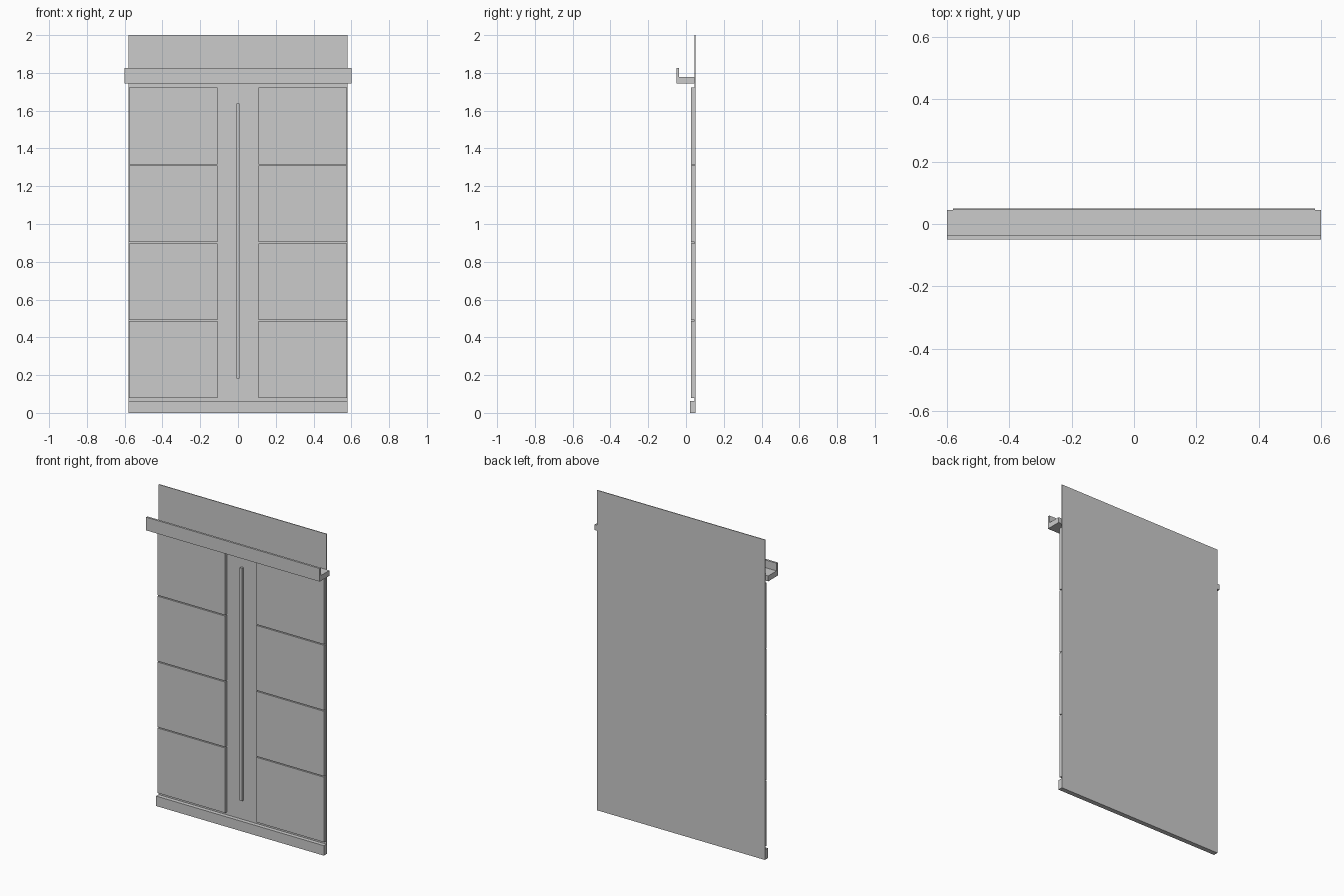
import bpy

cube = bpy.data.objects.get("Cube")
if cube:
    bpy.data.objects.remove(cube, do_unlink=True)

# Single flat light grey
grey = bpy.data.materials.new("light_grey")
grey.use_nodes = True
colour = (0.6, 0.6, 0.6, 1)
grey.diffuse_color = colour
grey.node_tree.nodes["Principled BSDF"].inputs["Base Color"].default_value = colour


def add_mesh(name, verts, faces):
    mesh = bpy.data.meshes.new(name)
    mesh.from_pydata(verts, [], faces)
    mesh.materials.append(grey)
    obj = bpy.data.objects.new(name, mesh)
    bpy.context.collection.objects.link(obj)


def extrude_x(name, profile, x0, x1):
    """Solid made by sweeping a closed (y, z) outline from x0 to x1.

    The outline runs clockwise seen from +x, so normals face outward."""
    n = len(profile)
    verts = [(x, y, z) for x in (x0, x1) for y, z in profile]
    sides = [(i, i + n, (i + 1) % n + n, (i + 1) % n) for i in range(n)]
    caps = [tuple(range(n)), tuple(reversed(range(n, 2 * n)))]
    add_mesh(name, verts, sides + caps)


def box(name, x0, x1, y0, y1, z0, z1):
    extrude_x(name, [(y0, z0), (y0, z1), (y1, z1), (y1, z0)], x0, x1)


WALL_FRONT = 0.045

# Thin backing board and skirting along the floor
box("backing_board", -0.58, 0.58, WALL_FRONT, 0.05, 0, 2)
box("skirting", -0.58, 0.58, 0.02, WALL_FRONT, 0, 0.062)

# Ledge with a raised front lip
extrude_x("ledge", [(-0.05, 1.744), (-0.05, 1.826), (-0.037, 1.826),
                    (-0.037, 1.778), (WALL_FRONT, 1.778), (WALL_FRONT, 1.744)],
          -0.6, 0.6)

# Four stacked panels on each side
PITCH, HEIGHT = 0.412, 0.406
for side, x0, x1 in (("right", -0.577, -0.108), ("left", 0.108, 0.577)):
    for row in range(4):
        z = 0.08 + row * PITCH
        box(f"panel_{side}_{row + 1}", x0, x1, 0.027, WALL_FRONT, z, z + HEIGHT)

# Slim upright strip in the middle
box("centre_strip", -0.009, 0.007, 0.03, WALL_FRONT, 0.183, 1.638)
